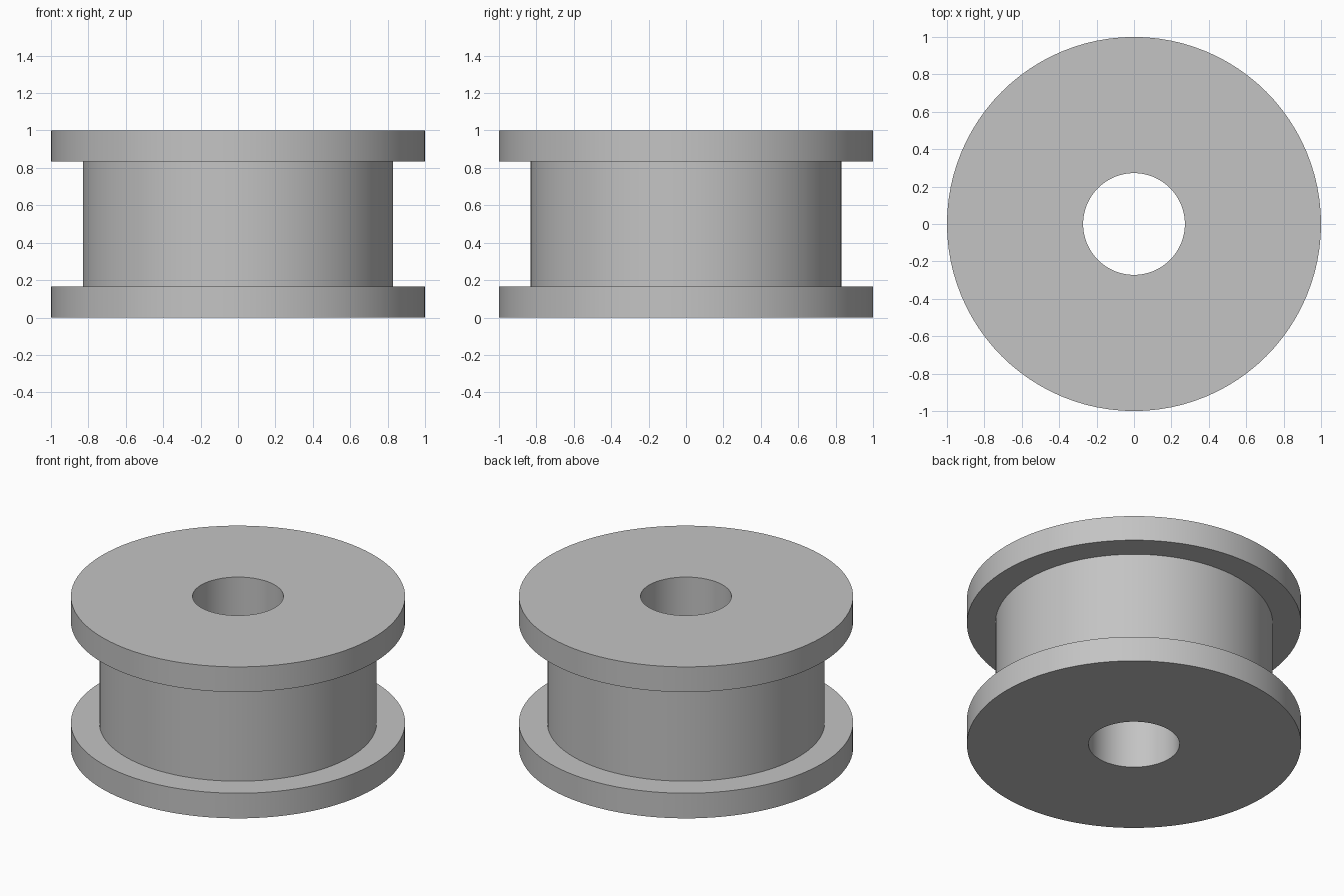
import bpy, bmesh, math

SEGMENTS = 96
OUTER, DRUM, BORE = 1.0, 0.83, 0.272
HEIGHT, FLANGE = 1.0, 0.166

cube = bpy.data.objects.get("Cube")
if cube:
    bpy.data.objects.remove(cube, do_unlink=True)

# Plain grey material
grey = bpy.data.materials.new("grey")
grey.use_nodes = True
colour = (0.55, 0.55, 0.55, 1)
grey.diffuse_color = colour
grey.node_tree.nodes["Principled BSDF"].inputs["Base Color"].default_value = colour

# Half section of the spool: bore, two flanges and the drum between them
profile = [
    (BORE, 0), (OUTER, 0), (OUTER, FLANGE), (DRUM, FLANGE),
    (DRUM, HEIGHT - FLANGE), (OUTER, HEIGHT - FLANGE), (OUTER, HEIGHT), (BORE, HEIGHT),
]

# Turn the section around the z axis
bm = bmesh.new()
verts = [bm.verts.new((r, 0, z)) for r, z in profile]
edges = [bm.edges.new((a, b)) for a, b in zip(verts, verts[1:] + verts[:1])]
bmesh.ops.spin(bm, geom=verts + edges, cent=(0, 0, 0), axis=(0, 0, 1),
               angle=math.tau, steps=SEGMENTS, use_merge=True)
bmesh.ops.remove_doubles(bm, verts=bm.verts, dist=0.0001)
bmesh.ops.recalc_face_normals(bm, faces=bm.faces)

mesh = bpy.data.meshes.new("flanged_spool")
bm.to_mesh(mesh)
bm.free()
mesh.materials.append(grey)
spool = bpy.data.objects.new("flanged_spool", mesh)
bpy.context.collection.objects.link(spool)

# Smooth walls with crisp rims
bpy.ops.object.select_all(action="DESELECT")
spool.select_set(True)
bpy.context.view_layer.objects.active = spool
bpy.ops.object.shade_smooth_by_angle(angle=math.radians(30))
